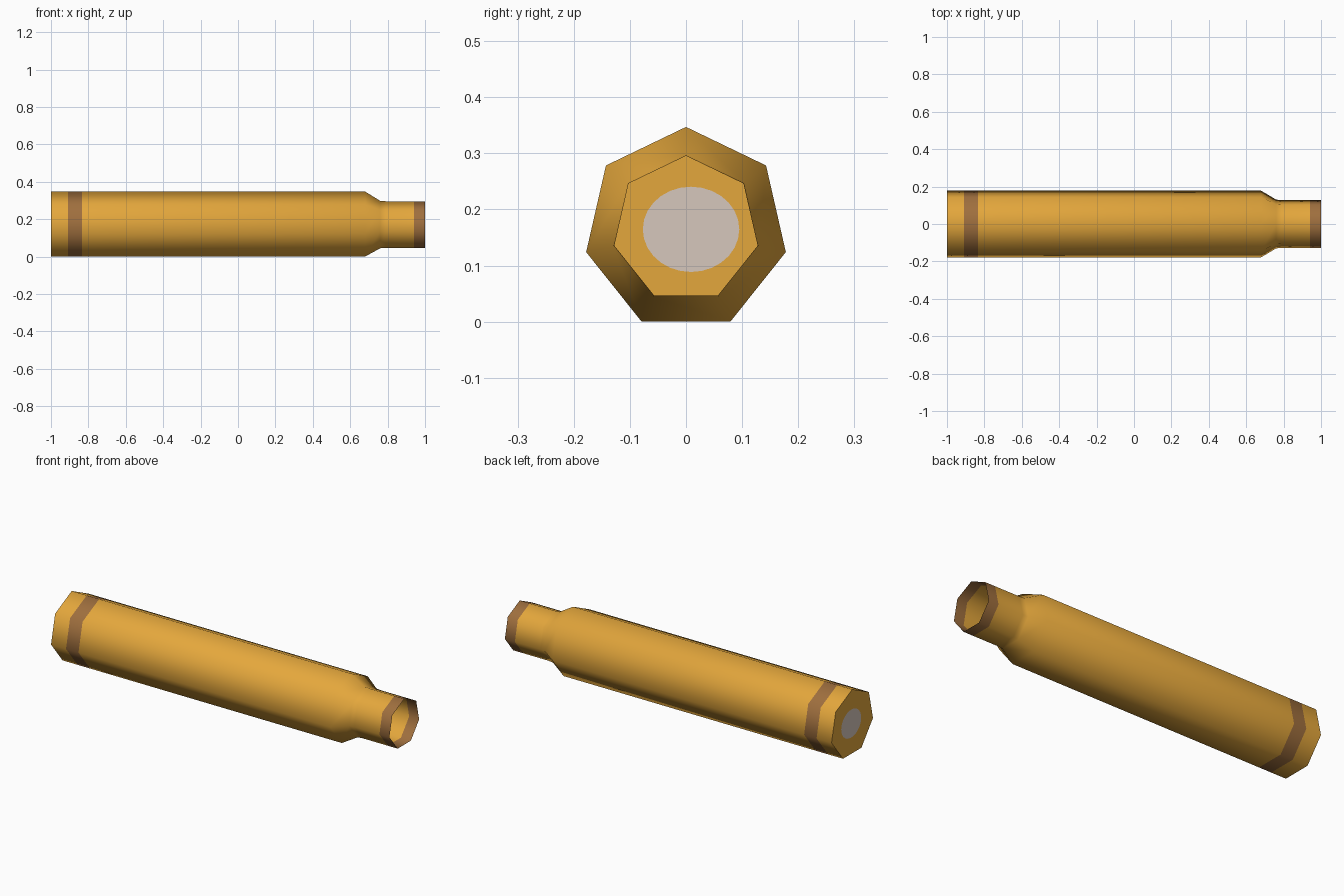
import bpy, bmesh, math

if "Cube" in bpy.data.objects:
    bpy.data.objects.remove(bpy.data.objects["Cube"])

SIDES = 7
CENTRE_Z = 0.1645
BRASS, BROWN, GREY = 0, 1, 2


def linear(c):
    c /= 255
    return c / 12.92 if c <= 0.04045 else ((c + 0.055) / 1.055) ** 2.4


def material(name, rgb):
    m = bpy.data.materials.new(name)
    m.diffuse_color = (*[linear(c) for c in rgb], 1)
    m.use_nodes = True
    m.node_tree.nodes["Principled BSDF"].inputs["Base Color"].default_value = m.diffuse_color
    return m


def ring(bm, x, ry, rz, count, y0=0.0):
    # vertices start at the top and go round the x axis
    verts = []
    for i in range(count):
        a = 2 * math.pi * i / count
        verts.append(bm.verts.new((x, y0 + ry * math.sin(a), CENTRE_Z + rz * math.cos(a))))
    return verts


bm = bmesh.new()

# casing wall: (x, radius, colour of the section that starts here)
profile = [
    (-1.0, 0.1825, BRASS),
    (-0.91, 0.1825, BROWN),
    (-0.835, 0.1825, BRASS),
    (0.68, 0.1825, BRASS),
    (0.76, 0.1335, BRASS),
    (0.79, 0.131, BRASS),
    (0.94, 0.131, BROWN),
    (1.0, 0.131, BROWN),
]
rings = [ring(bm, x, r, r, SIDES) for x, r, _ in profile]
for k in range(len(rings) - 1):
    a, b = rings[k], rings[k + 1]
    for i in range(SIDES):
        j = (i + 1) % SIDES
        f = bm.faces.new((a[i], b[i], b[j], a[j]))
        f.material_index = profile[k][2]
        f.smooth = True

# closed base with an inset grey primer disc
STEP = 4
disc = ring(bm, -1.0, 0.086, 0.076, SIDES * STEP, 0.009)
base = rings[0]
for i in range(SIDES):
    inner = [disc[(i * STEP + s) % len(disc)] for s in range(STEP + 1)]
    bm.faces.new([base[(i + 1) % SIDES], *reversed(inner), base[i]])
primer = bm.faces.new(disc)
primer.material_index = GREY

# the mouth stays open; make sure the sheet faces outward
bm.normal_update()
for f in bm.faces:
    c = f.calc_center_median()
    if abs(f.normal.x) > 0.99:
        outward = -f.normal.x
    else:
        outward = f.normal.y * c.y + f.normal.z * (c.z - CENTRE_Z)
    if outward < 0:
        f.normal_flip()

mesh = bpy.data.meshes.new("casing")
bm.to_mesh(mesh)
bm.free()
mesh.materials.append(material("brass", (228, 167, 60)))
mesh.materials.append(material("brown_band", (159, 111, 62)))
mesh.materials.append(material("primer_grey", (214, 199, 188)))

casing = bpy.data.objects.new("casing", mesh)
bpy.context.collection.objects.link(casing)
bpy.context.view_layer.objects.active = casing
casing.select_set(True)
bpy.ops.object.shade_smooth_by_angle(angle=math.radians(60))
